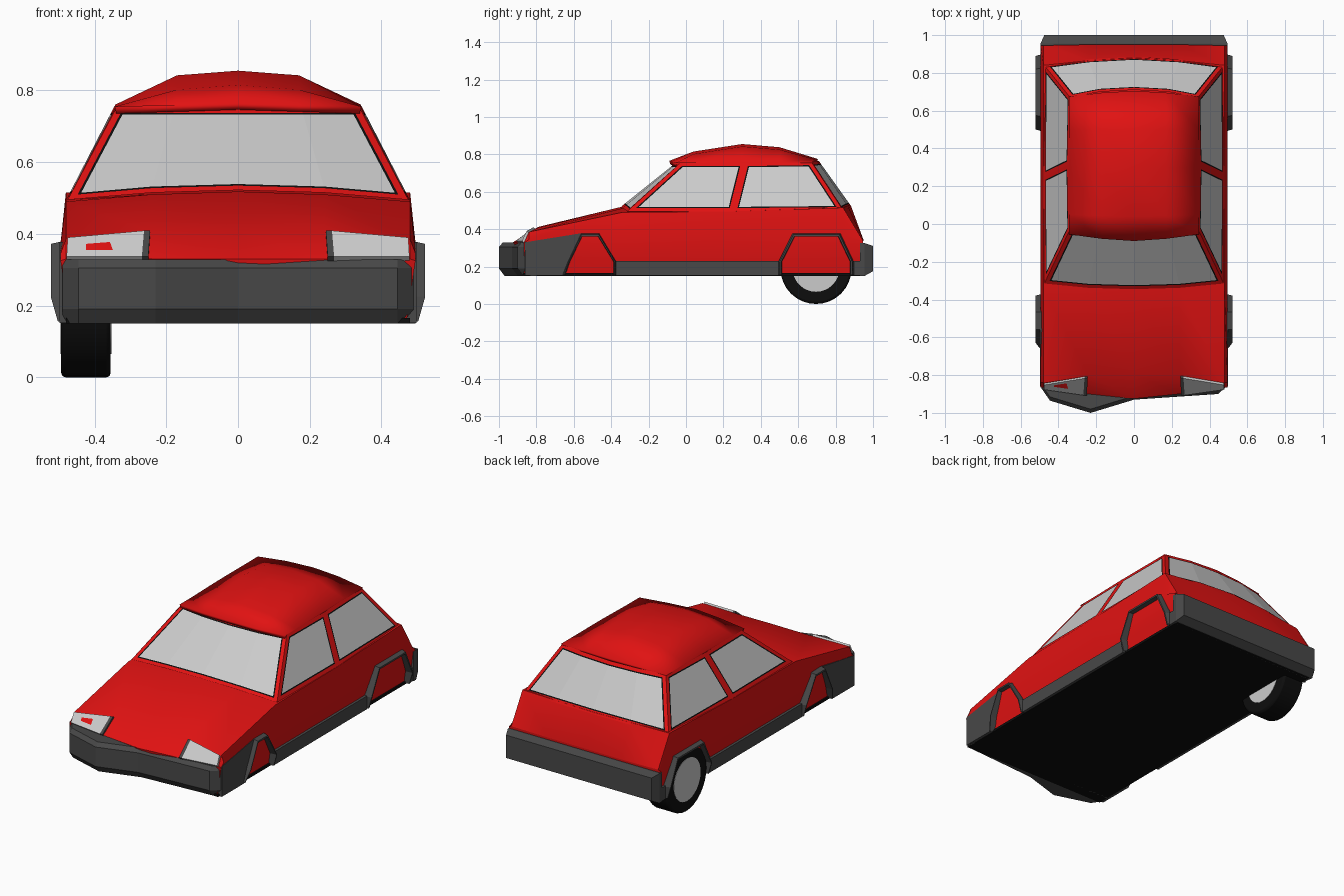
import bpy, bmesh, math
from mathutils import Vector

if "Cube" in bpy.data.objects:
    bpy.data.objects.remove(bpy.data.objects["Cube"])


def material(name, rgb):
    m = bpy.data.materials.new(name)
    m.diffuse_color = (*rgb, 1)
    m.use_nodes = True
    m.node_tree.nodes["Principled BSDF"].inputs["Base Color"].default_value = m.diffuse_color
    return m


RED = material("red_paint", (0.75, 0.006, 0.006))
DARK = material("dark_plastic", (0.065, 0.065, 0.065))
BLACK = material("black_rubber", (0.004, 0.004, 0.004))
GLASS = material("pale_glass", (0.6, 0.6, 0.6))


def finish(name, bm, mats, smooth=None):
    bmesh.ops.recalc_face_normals(bm, faces=bm.faces)
    me = bpy.data.meshes.new(name)
    bm.to_mesh(me)
    bm.free()
    ob = bpy.data.objects.new(name, me)
    bpy.context.collection.objects.link(ob)
    for m in mats:
        me.materials.append(m)
    if smooth:
        bpy.ops.object.select_all(action='DESELECT')
        ob.select_set(True)
        bpy.context.view_layer.objects.active = ob
        bpy.ops.object.shade_smooth_by_angle(angle=math.radians(smooth))
    return ob


def loft(name, rings, mat, closed=True, caps=True, smooth=None):
    bm = bmesh.new()
    vs = [[bm.verts.new(p) for p in r] for r in rings]
    n = len(rings[0])
    for a, b in zip(vs, vs[1:]):
        for i in range(n if closed else n - 1):
            j = (i + 1) % n
            bm.faces.new((a[i], a[j], b[j], b[i]))
    if caps:
        bm.faces.new(vs[0])
        bm.faces.new(vs[-1])
    return finish(name, bm, [mat], smooth)


def mirrored(half):
    """Half outline ending at x = 0, continued on the other side."""
    return half + [(-x, y, z) for x, y, z in reversed(half[:-1])]


def side_plate(name, yz, x0, x1, s, mat):
    return loft(name, [[(s * x, y, z) for y, z in yz] for x in (x0, x1)], mat)


def window(name, bottom, top, pillar=0.02):
    """Strip of faces inset twice: painted pillar, black seal, glass."""
    bm = bmesh.new()
    lo = [bm.verts.new(p) for p in bottom]
    hi = [bm.verts.new(p) for p in top]
    glass = [bm.faces.new((lo[i], lo[i + 1], hi[i + 1], hi[i]))
             for i in range(len(lo) - 1)]
    bm.normal_update()
    for thick, index in ((pillar, 0), (0.007, 1)):
        ring = bmesh.ops.inset_region(bm, faces=glass, thickness=thick,
                                      use_boundary=True, use_even_offset=True)
        for f in ring['faces']:
            f.material_index = index
    for f in glass:
        f.material_index = 2
    return finish(name, bm, [RED, BLACK, GLASS])


# Lower body: stations of y (edge, mid, centre), z (waist, shoulder, mid, centre)
stations = [
    (-.865, -.90, -.925, .325, .33, .33, .33),
    (-.84, -.80, -.79, .345, .385, .405, .412),
    (-.34, -.345, -.35, .37, .49, .51, .518),
    (.25, .25, .25, .375, .495, .51, .515),
    (.84, .865, .88, .37, .515, .525, .53),
    (.945, .95, .95, .335, .34, .34, .34),
]
loft("body", [mirrored([(.47, ye, .155), (.482, ye, .24), (.495, ye, zw),
                        (.48, ye, zs), (.24, ym, zm), (0, yc, zc)])
              for ye, ym, yc, zw, zs, zm, zc in stations], RED, smooth=25)

# Floor pan
loft("floor_pan", [[(-.48, y, .15), (.48, y, .15), (.48, y, .165), (-.48, y, .165)]
                   for y in (-.87, .95)], BLACK)

# Windscreen and rear window
window("windscreen",
       mirrored([(.475, -.315, .495), (.24, -.338, .515), (0, -.345, .522)]),
       mirrored([(.34, -.03, .75), (.18, -.052, .75), (0, -.06, .75)]))
window("rear_window",
       mirrored([(.475, .84, .50), (.24, .872, .515), (0, .885, .52)]),
       mirrored([(.338, .67, .76), (.18, .70, .765), (0, .71, .765)]))

# Side windows, two each side
for s, side in ((1, "right"), (-1, "left")):
    window(side + "_front_window",
           [(s * .475, -.315, .495), (s * .479, .25, .495)],
           [(s * .34, -.03, .755), (s * .345, .315, .755)])
    window(side + "_rear_window",
           [(s * .479, .25, .495), (s * .475, .84, .50)],
           [(s * .345, .315, .755), (s * .338, .67, .76)])

# Domed roof
roof_rows = [(-.055, -.09, .755, .76, .765), (.05, .04, .755, .802, .815),
             (.30, .30, .76, .842, .855), (.50, .50, .76, .825, .838),
             (.675, .705, .76, .772, .775)]
roof = loft("roof", [mirrored([(.343, ye, ze), (.17, (ye + 2 * yc) / 3, zm), (0, yc, zc)])
                     for ye, yc, ze, zm, zc in roof_rows],
            RED, closed=False, caps=False, smooth=30)
mod = roof.modifiers.new("thickness", 'SOLIDIFY')
mod.thickness = 0.02
mod.offset = -1

# Headlights with dark inner surrounds
for s, side in ((1, "right"), (-1, "left")):
    def lamp(name, quad, mat):
        loft(name, [[(s * x, y + d, z - d) for x, y, z in quad] for d in (-.012, .015)], mat)
    lamp(side + "_headlight", [(.262, -.805, .397), (.475, -.84, .378),
                               (.478, -.865, .325), (.268, -.895, .325)], GLASS)
    lamp(side + "_headlight_surround", [(.245, -.803, .398), (.262, -.805, .397),
                                        (.268, -.895, .325), (.25, -.897, .325)], DARK)

# Front bumper, pushed out on one side
nose = [(-.49, -.87), (-.445, -.935), (-.23, -1.0), (0, -.93),
        (.22, -.915), (.445, -.90), (.49, -.86)]
layers = [(.15, .03), (.19, 0), (.305, 0), (.328, .02)]
loft("front_bumper", [[(x, y + d, z) for x, y in nose] + [(.49, -.80, z), (-.49, -.80, z)]
                      for z, d in layers], DARK)

# Rear bumper
loft("rear_bumper", [[(-w, y, a), (w, y, a), (w, y, b), (-w, y, b)]
                     for w, y, a, b in ((.495, .93, .15, .325), (.495, .955, .15, .325),
                                        (.475, 1.0, .175, .31))], DARK)

# Dark lower cladding and wheel arch flares
arches = {
    "front": [(-.66, .155), (-.632, .225), (-.56, .378), (-.465, .378), (-.373, .225), (-.373, .155)],
    "rear": [(.493, .155), (.493, .225), (.57, .378), (.825, .378), (.897, .225), (.897, .155)],
}
for s, side in ((1, "right"), (-1, "left")):
    side_plate(side + "_sill", [(-.375, .152), (-.375, .23), (.495, .23), (.495, .152)],
               .45, .496, s, DARK)
    side_plate(side + "_front_cladding", [(-.86, .152), (-.86, .33), (-.56, .378), (-.655, .152)],
               .45, .497, s, DARK)
    side_plate(side + "_rear_cladding", [(.89, .152), (.89, .23), (.95, .23), (.95, .152)],
               .45, .493, s, DARK)
    for end, path in arches.items():
        mid = (path[0][0] + path[-1][0]) / 2

        def shrink(k, dz):
            return [(mid + (y - mid) * k, z - (dz if z > .3 else 0)) for y, z in path]
        lines = [(.475, path), (.495, path), (.522, shrink(.96, .006)),
                 (.522, shrink(.92, .016)), (.475, shrink(.90, .02))]
        loft(f"{side}_{end}_arch_flare",
             [[(s * (x - (.02 if x > .5 and z < .16 else 0)), y, z) for y, z in line]
              for x, line in lines], DARK, closed=False, caps=False)

# The single remaining wheel, rear left
for name, r, width, mat in (("rear_left_tyre", .19, .138, BLACK),
                            ("rear_left_hub", .125, .142, GLASS)):
    bpy.ops.mesh.primitive_cylinder_add(vertices=32, radius=r, depth=width,
                                        location=(-.424, .695, .19),
                                        rotation=(0, math.pi / 2, 0))
    wheel = bpy.context.object
    wheel.name = name
    wheel.data.materials.append(mat)
    if mat is BLACK:
        bev = wheel.modifiers.new("shoulder", 'BEVEL')
        bev.width = .012
        bev.segments = 2
        bev.limit_method = 'ANGLE'
        bev.angle_limit = math.radians(40)
    bpy.ops.object.shade_smooth_by_angle(angle=math.radians(35))
